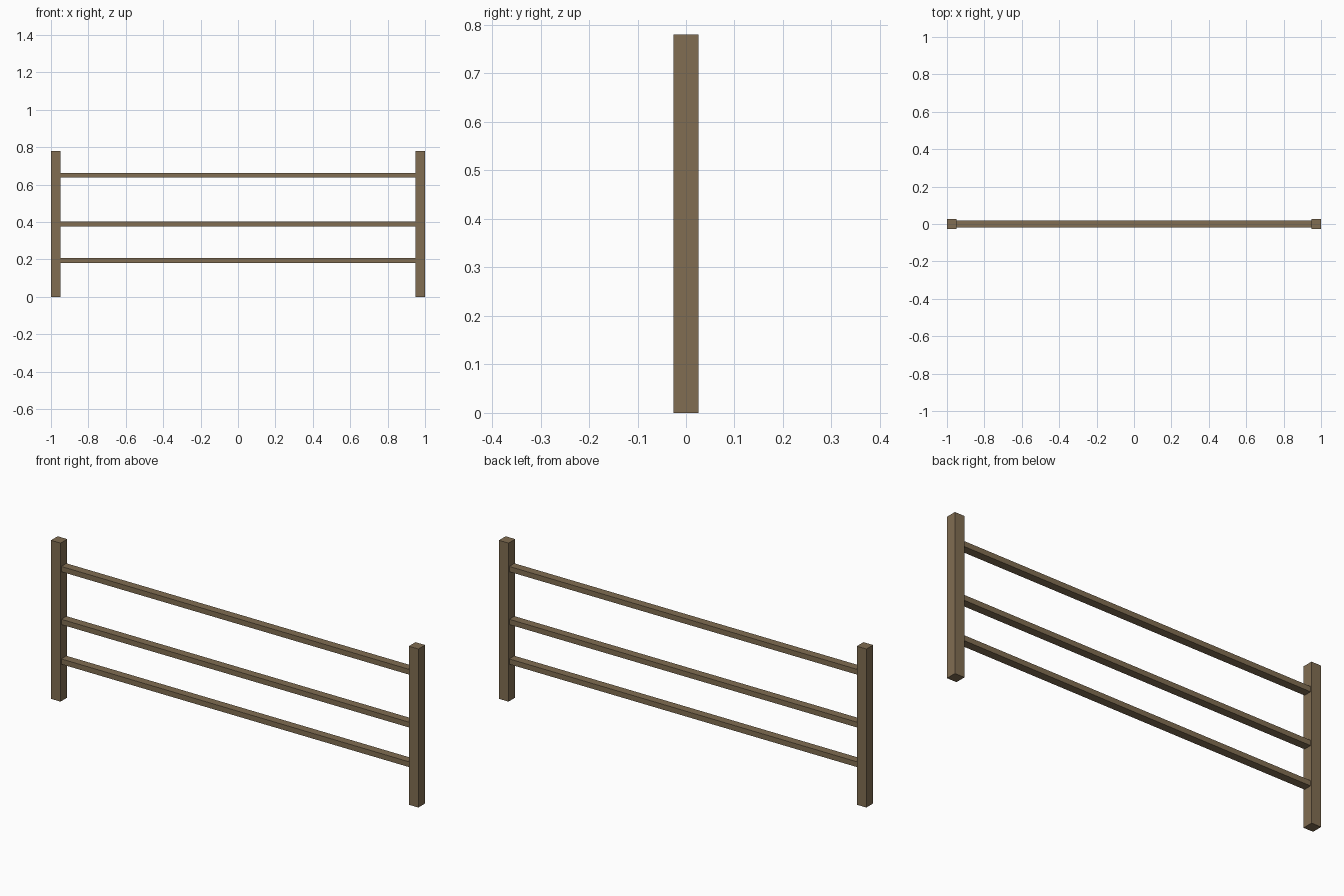
import bpy

if "Cube" in bpy.data.objects:
    bpy.data.objects.remove(bpy.data.objects["Cube"])

wood = bpy.data.materials.new("wood")
wood.diffuse_color = (0.22, 0.155, 0.085, 1.0)
wood.use_nodes = True
wood.node_tree.nodes["Principled BSDF"].inputs["Base Color"].default_value = wood.diffuse_color

POST = 0.052          # square post width
POST_HEIGHT = 0.78
RAIL_DEPTH = 0.04
RAIL_HEIGHT = 0.026


def box(name, size, centre):
    bpy.ops.mesh.primitive_cube_add(size=1, location=centre)
    ob = bpy.context.object
    ob.name = name
    ob.scale = size
    bpy.ops.object.transform_apply(location=False, rotation=False, scale=True)
    ob.data.materials.append(wood)
    return ob


# Upright end posts
for name, side in (("left_post", -1), ("right_post", 1)):
    box(name, (POST, POST, POST_HEIGHT),
        (side * (1 - POST / 2), 0, POST_HEIGHT / 2))

# Horizontal rails running between the posts
for name, z in (("lower_rail", 0.195), ("middle_rail", 0.39), ("upper_rail", 0.65)):
    box(name, (2 - 2 * POST, RAIL_DEPTH, RAIL_HEIGHT), (0, 0, z))
